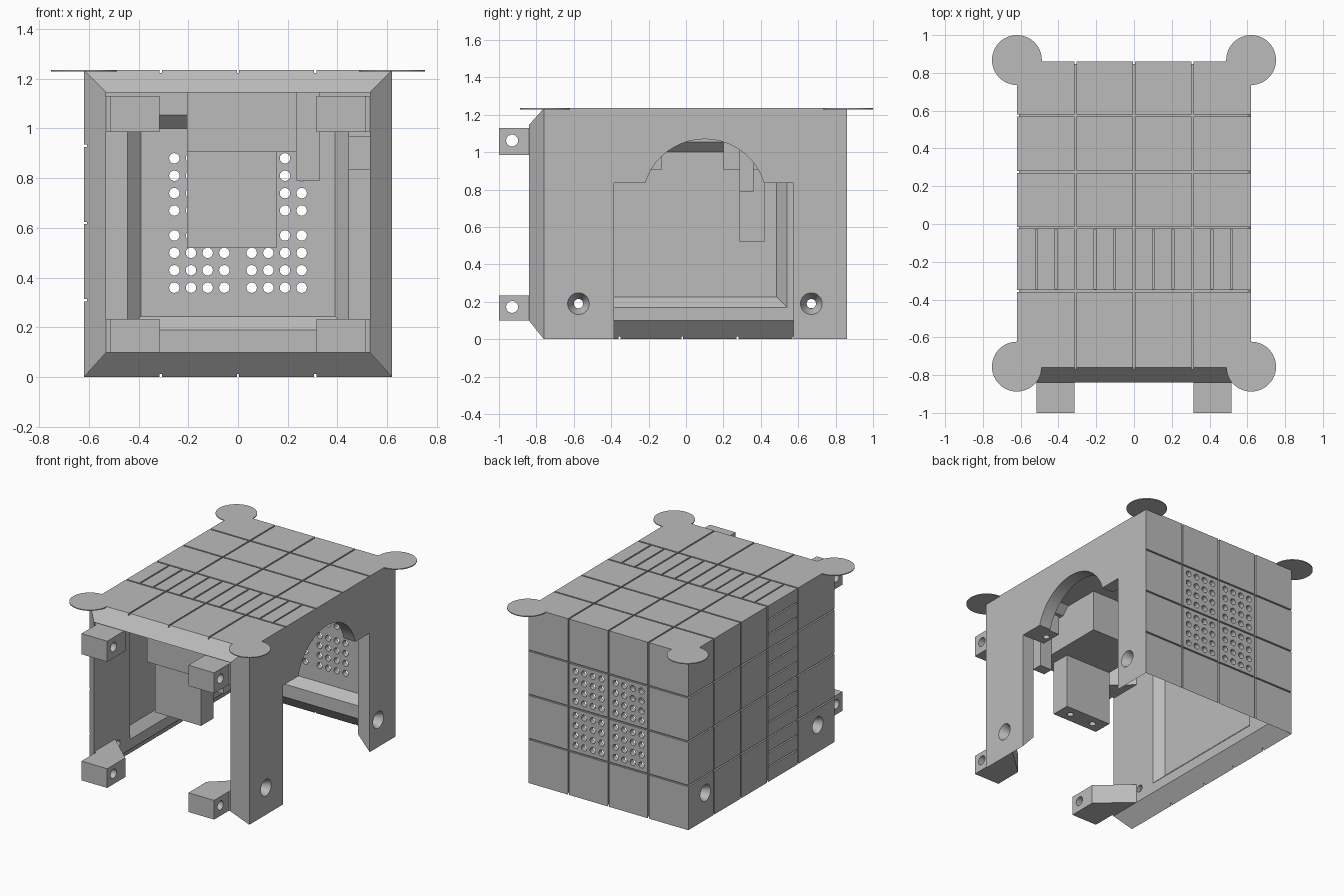
import bpy, bmesh, math
from mathutils import Vector, Matrix

if "Cube" in bpy.data.objects:
    bpy.data.objects.remove(bpy.data.objects["Cube"])

grey = bpy.data.materials.new("matte_grey")
grey.use_nodes = True
GREY = (0.5, 0.5, 0.5, 1)
grey.diffuse_color = GREY
grey.node_tree.nodes["Principled BSDF"].inputs["Base Color"].default_value = GREY


# Helpers
def finish(name, bm):
    bmesh.ops.recalc_face_normals(bm, faces=bm.faces)
    mesh = bpy.data.meshes.new(name)
    bm.to_mesh(mesh)
    bm.free()
    mesh.materials.append(grey)
    ob = bpy.data.objects.new(name, mesh)
    bpy.context.scene.collection.objects.link(ob)
    return ob


def hull(bm, points):
    verts = [bm.verts.new(p) for p in points]
    bmesh.ops.convex_hull(bm, input=verts)


def corners(a0, a1, b0, b1):
    return [(a0, b0), (a1, b0), (a1, b1), (a0, b1)]


def frustum(bm, place, outer, d0, inner, d1):
    hull(bm, [place(u, v, d0) for u, v in corners(*outer)]
         + [place(u, v, d1) for u, v in corners(*inner)])


def add_box(bm, x0, x1, y0, y1, z0, z1):
    hull(bm, [(x, y, z) for x in (x0, x1) for y in (y0, y1) for z in (z0, z1)])


def box(name, *ext):
    bm = bmesh.new()
    add_box(bm, *ext)
    return finish(name, bm)


def prism(name, points, place, d0, d1):
    bm = bmesh.new()
    face = bm.faces.new([bm.verts.new(place(u, v, d0)) for u, v in points])
    new = bmesh.ops.extrude_face_region(bm, geom=[face])["geom"]
    shift = Vector(place(0, 0, d1)) - Vector(place(0, 0, d0))
    bmesh.ops.translate(bm, vec=shift, verts=[g for g in new if isinstance(g, bmesh.types.BMVert)])
    return finish(name, bm)


def add_cone(bm, centre, axis, r1, r2, depth, sides=20):
    turn = Vector((0, 0, 1)).rotation_difference(Vector(axis)).to_matrix().to_4x4()
    bmesh.ops.create_cone(bm, cap_ends=True, segments=sides, radius1=r1, radius2=r2,
                          depth=depth, matrix=Matrix.Translation(centre) @ turn)


def cut(ob, cutter):
    mod = ob.modifiers.new("cut", "BOOLEAN")
    mod.object, mod.operation, mod.solver = cutter, "DIFFERENCE", "EXACT"
    bpy.context.view_layer.update()
    graph = bpy.context.evaluated_depsgraph_get()
    mesh = bpy.data.meshes.new_from_object(ob.evaluated_get(graph))
    ob.modifiers.clear()
    ob.data = mesh
    bpy.data.objects.remove(cutter)


# Shell dimensions and wall frames: u, v along the wall, d inward from outside
W, FRONT, BACK, H, T = 0.62, -0.76, 0.86, 1.235, 0.09
IN_X, IN_Y, IN_Z = (-0.53, 0.53), (-0.84, 0.77), (0.1, 1.145)
def on_back(u, v, d): return (u, BACK - d, v)
def on_left(u, v, d): return (W - d, u, v)
def on_right(u, v, d): return (d - W, u, v)
def on_top(u, v, d): return (u, v, H - d)


def wall(name, place, outer, inner, recess=None):
    bm = bmesh.new()
    frustum(bm, place, outer, 0, inner, T)
    ob = finish(name, bm)
    if recess:
        a, b, c, d = recess
        s = 0.055
        bm = bmesh.new()
        frustum(bm, place, (a + s, b - s, c + s, d - s), T - s,
                (a - 0.01, b + 0.01, c - 0.01, d + 0.01), T + 0.01)
        cut(ob, finish("recess_cutter", bm))
    return ob


def grooves(ob, place, lines):
    # each line: u0, u1, v0, v1 of a shallow slot
    bm = bmesh.new()
    for r in lines:
        frustum(bm, place, r, -0.02, r, 0.012)
    cut(ob, finish("groove_cutter", bm))


def slots_u(places, lo, hi, w=0.005):
    return [(p - w, p + w, lo, hi) for p in places]


def slots_v(places, lo, hi, w=0.005):
    return [(lo, hi, p - w, p + w) for p in places]


side_out, side_in = (FRONT, BACK, 0, H), IN_Y + IN_Z
rec_y = (-0.44, 0.54)
back = wall("back_wall", on_back, (-W, W, 0, H), IN_X + IN_Z, (-0.445, 0.445, 0.19, 1.055))
right = wall("right_wall", on_right, side_out, side_in, rec_y + (0.17, 1.055))
left = wall("left_wall", on_left, side_out, side_in)
top = wall("roof", on_top, (-W, W, FRONT, BACK), IN_X + IN_Y, (-0.445, 0.445) + rec_y)

# Panel grooves and vent slots
XS, ZS, YS = (-0.31, 0, 0.31), (0.31, 0.62, 0.93), (-0.355, -0.02, 0.275, 0.575)
grooves(back, on_back, slots_u(XS, -0.1, 1.4))
grooves(back, on_back, slots_v(ZS, -1, 1))
grooves(right, on_right, slots_u(YS, -0.1, 1.4))
grooves(right, on_right, slots_v(ZS, -1, 1))
grooves(top, on_top, slots_u(XS, -1, 1))
grooves(top, on_top, slots_v(YS, -1, 1))
ribs = [i * 0.1033 for i in range(-5, 6) if i % 3]
grooves(top, on_top, slots_u(ribs, -0.345, -0.03))
grooves(right, on_right, slots_v([0.62 + r for r in ribs], -0.345, -0.03))

# Vent holes in the back
bm = bmesh.new()
for sx in (-1, 1):
    for i in range(4):
        for sz in (-1, 1):
            for j in range(4):
                add_cone(bm, (sx * (0.055 + i * 0.067), 0.8, 0.62 + sz * (0.05 + j * 0.07)),
                         (0, 1, 0), 0.021, 0.021, 0.3, 16)
cut(back, finish("vent_cutter", bm))

# Arched doorway in the left wall
arch = [(-0.385, -0.2), (0.575, -0.2), (0.575, 0.835)]
for i in range(21):
    a = math.radians(16 + i * 7.4)
    arch.append((0.1 + 0.33 * math.cos(a), 0.745 + 0.325 * math.sin(a)))
arch.append((-0.385, 0.835))
cut(left, prism("arch_cutter", arch, on_left, -0.1, 0.2))

# Countersunk screw holes in both side walls
for ob, s in ((left, 1), (right, -1)):
    bm = bmesh.new()
    bm2 = bmesh.new()
    for y in (-0.575, 0.67):
        add_cone(bm, (s * 0.6, y, 0.19), (s, 0, 0), 0.025, 0.0725, 0.1, 24)
        add_cone(bm2, (s * 0.57, y, 0.19), (s, 0, 0), 0.025, 0.025, 0.3, 24)
    cut(ob, finish("countersink_cutter", bm))
    cut(ob, finish("screw_cutter", bm2))

# Thin corner discs on the roof
for sx, side in ((1, "left"), (-1, "right")):
    for y, end in ((FRONT + 0.005, "front"), (BACK + 0.008, "back")):
        bm = bmesh.new()
        add_cone(bm, (sx * W, y, H - 0.003), (0, 0, 1), 0.132, 0.132, 0.006, 48)
        finish(f"{end}_{side}_disc", bm)

# Hinge lugs on the front, tapering back into the side walls
for s, side in ((1, "left"), (-1, "right")):
    for level, z0, z1 in (("lower", 0.1, 0.235), ("upper", 0.985, 1.13)):
        plan = [(s * 0.515, -1), (s * 0.315, -1), (s * 0.315, -0.8), (s * 0.535, -0.6),
                (s * 0.535, -0.835), (s * 0.515, -0.835)]
        lug = prism(f"{level}_{side}_lug", plan, lambda u, v, d: (u, v, d), z0, z1)
        bm = bmesh.new()
        add_cone(bm, (s * 0.42, -0.93, (z0 + z1) / 2 + 0.005), (1, 0, 0), 0.032, 0.032, 0.5)
        cut(lug, finish("pin_cutter", bm))

# Two hanging brackets under the roof, each with a drop leg and a side stub
for y, end in ((-0.715, "front"), (0.2, "back")):
    y1 = min(y + 0.585, 0.79)
    box(f"{end}_bracket_body", -0.205, 0.235, y, y1, 0.905, 1.195)
    leg = box(f"{end}_bracket_leg", -0.205, 0.155, y + 0.085, y + 0.22, 0.52, 0.905)
    box(f"{end}_bracket_stub", 0.235, 0.33, y + 0.085, y + 0.16, 0.79, 1.15)
    bm = bmesh.new()
    for x in (-0.12, 0.07):
        add_cone(bm, (x, y + 0.15, 0.52), (0, 0, 1), 0.022, 0.022, 0.16)
    cut(leg, finish("leg_hole_cutter", bm))

# Small screw block beside the arch
block = box("arch_screw_block", 0.445, 0.535, -0.385, -0.23, 0.835, 0.97)
bm = bmesh.new()
add_cone(bm, (0.487, -0.31, 0.835), (0, 0, 1), 0.022, 0.022, 0.16)
cut(block, finish("block_hole_cutter", bm))

# Shading: round holes smooth, everything else crisp
bpy.ops.object.select_all(action="DESELECT")
for ob in (back, left, right):
    ob.select_set(True)
bpy.context.view_layer.objects.active = left
bpy.ops.object.shade_smooth_by_angle(angle=math.radians(25))
